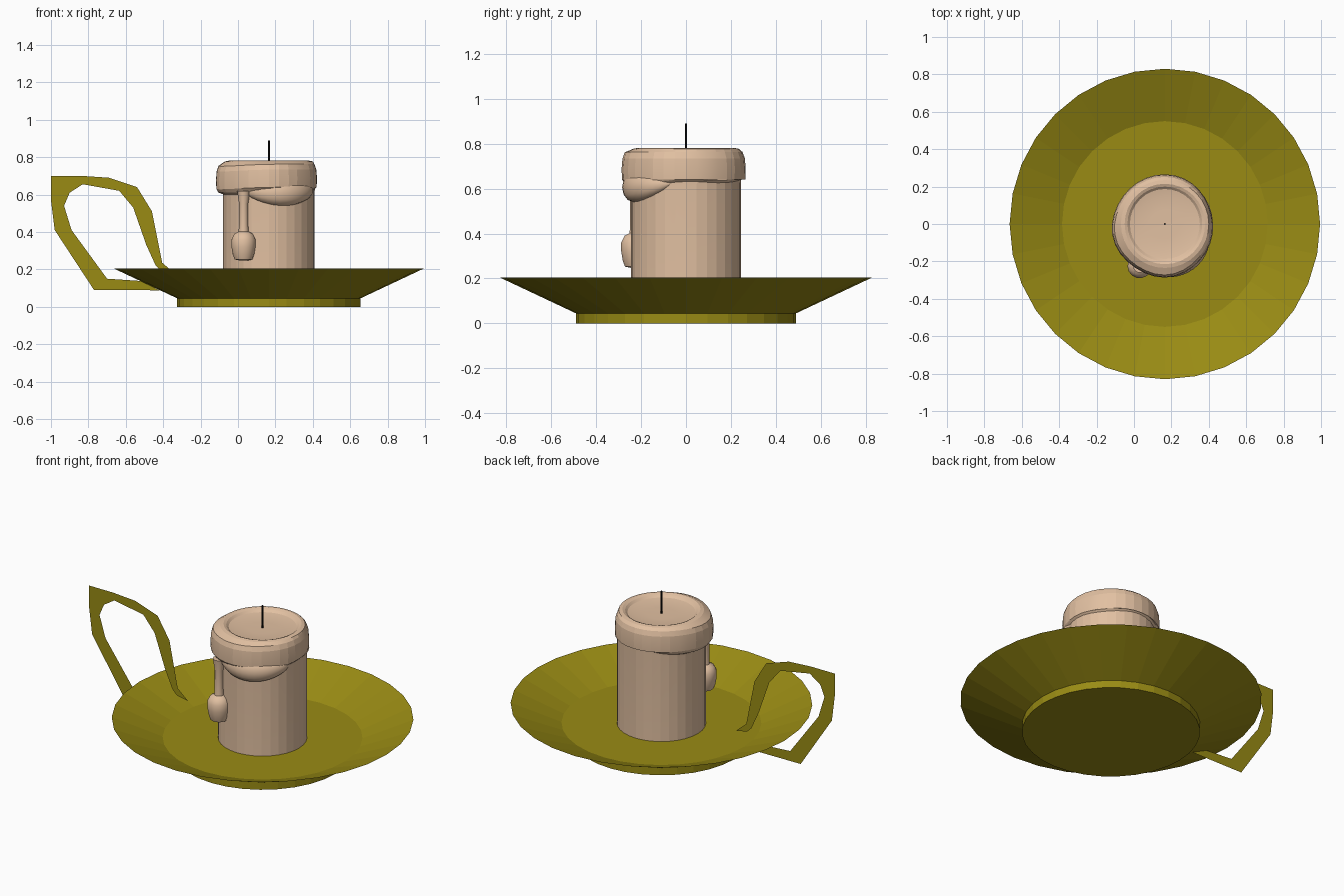
import bpy, math
from math import sin, cos, pi, radians

if "Cube" in bpy.data.objects:
    bpy.data.objects.remove(bpy.data.objects["Cube"])

CX = 0.165  # axis of dish and candle


def material(name, rgb):
    m = bpy.data.materials.new(name)
    m.diffuse_color = (*rgb, 1)
    m.use_nodes = True
    m.node_tree.nodes["Principled BSDF"].inputs["Base Color"].default_value = m.diffuse_color
    return m


BRASS = material("brass", (0.32, 0.26, 0.007))
WAX = material("wax", (0.76, 0.53, 0.36))
BLACK = material("black", (0.005, 0.005, 0.005))


def make(name, verts, faces, mat, smooth=None):
    me = bpy.data.meshes.new(name)
    me.from_pydata(verts, [], faces)
    me.materials.append(mat)
    ob = bpy.data.objects.new(name, me)
    bpy.context.collection.objects.link(ob)
    if smooth:
        bpy.ops.object.select_all(action='DESELECT')
        ob.select_set(True)
        bpy.context.view_layer.objects.active = ob
        bpy.ops.object.shade_smooth_by_angle(angle=radians(smooth))
    return ob


def loft(name, rings, mat, smooth=None):
    """Skin a list of equal-length rings and cap both ends."""
    n = len(rings[0])
    verts = [p for r in rings for p in r]
    faces = [(i * n + j, i * n + (j + 1) % n, (i + 1) * n + (j + 1) % n, (i + 1) * n + j)
             for i in range(len(rings) - 1) for j in range(n)]
    faces += [tuple(range(n))[::-1], tuple(range(len(verts) - n, len(verts)))]
    return make(name, verts, faces, mat, smooth)


def lathe(name, profile, n, mat, centre=(CX, 0), warp=None, smooth=None):
    rings = []
    for r, z in profile:
        ring = []
        for k in range(n):
            a = 2 * pi * k / n
            dr, dz = warp(a, r, z) if warp else (0, 0)
            ring.append((centre[0] + (r + dr) * cos(a), centre[1] + (r + dr) * sin(a), z + dz))
        rings.append(ring)
    return loft(name, rings, mat, smooth)


# Dish: foot, flared underside, sharp rim, inner slope and floor
lathe("dish", [(0.49, 0), (0.49, 0.045), (0.83, 0.205), (0.55, 0.09)], 32, BRASS)

# Handle: flat loop cut from sheet, pairs of outer and inner edge points
outer = [(-0.42, 0.088), (-0.77, 0.09), (-0.98, 0.41), (-1, 0.57), (-1, 0.70), (-0.84, 0.70),
         (-0.69, 0.69), (-0.54, 0.64), (-0.46, 0.51), (-0.405, 0.235), (-0.335, 0.176)]
inner = [(-0.52, 0.138), (-0.70, 0.15), (-0.89, 0.41), (-0.93, 0.54), (-0.90, 0.61), (-0.83, 0.655),
         (-0.635, 0.62), (-0.56, 0.53), (-0.49, 0.33), (-0.44, 0.22), (-0.41, 0.19)]
n = len(outer)
make("handle", [(x, 0, z) for x, z in outer + inner],
     [(i, i + 1, n + i + 1, n + i) for i in range(n - 1)], BRASS)


def bump(a, deg, width):
    d = (a - radians(deg) + pi) % (2 * pi) - pi
    return math.exp(-(d / radians(width)) ** 2)


# Candle: straight body with a swollen, uneven melted lip and a shallow pool
def melt(a, r, z):
    if z < 0.585 or r < 0.24:
        return 0, 0
    if z < 0.63:
        return 0.017 * bump(a, 200, 40) * (r > 0.25), 0.04 * bump(a, 90, 50) + 0.03 * bump(a, 0, 40)
    lift = 0.022 * bump(a, 200, 38) + 0.02 * bump(a, 270, 35) - 0.012 * bump(a, 20, 35)
    return lift, -0.012 * bump(a, 205, 45)


lathe("candle", [(0.245, 0.09), (0.245, 0.585), (0.246, 0.60), (0.257, 0.61), (0.264, 0.64), (0.266, 0.69),
                 (0.262, 0.735), (0.252, 0.763), (0.235, 0.777), (0.215, 0.781), (0.2, 0.775),
                 (0.187, 0.763), (0.15, 0.757), (0.08, 0.755)], 32, WAX, warp=melt, smooth=10)

# Wax fold: tapered tube sagging around the front of the lip
rings = []
for i in range(17):
    t = i / 16
    a = radians(-125 + 108 * t)
    s = 0.12 + 0.88 * sin(pi * t) ** 0.7
    zc = 0.625 - 0.02 * sin(pi * t)
    rings.append([(CX + (0.24 + 0.048 * s * cos(b)) * cos(a), (0.24 + 0.048 * s * cos(b)) * sin(a),
                   zc + 0.066 * s * sin(b)) for b in (2 * pi * k / 12 for k in range(12))])
loft("wax_fold", rings, WAX, 40)

# Wax drip: thin strand ending in a heavy drop
lathe("wax_drip", [(0.02, 0.247), (0.048, 0.253), (0.058, 0.28), (0.065, 0.32), (0.065, 0.36), (0.05, 0.39),
                   (0.027, 0.402), (0.024, 0.44), (0.024, 0.55), (0.035, 0.62)], 14, WAX,
      centre=(0.03, -0.225), smooth=40)

# Wick
lathe("wick", [(0.005, 0.75), (0.005, 0.89)], 8, BLACK)
